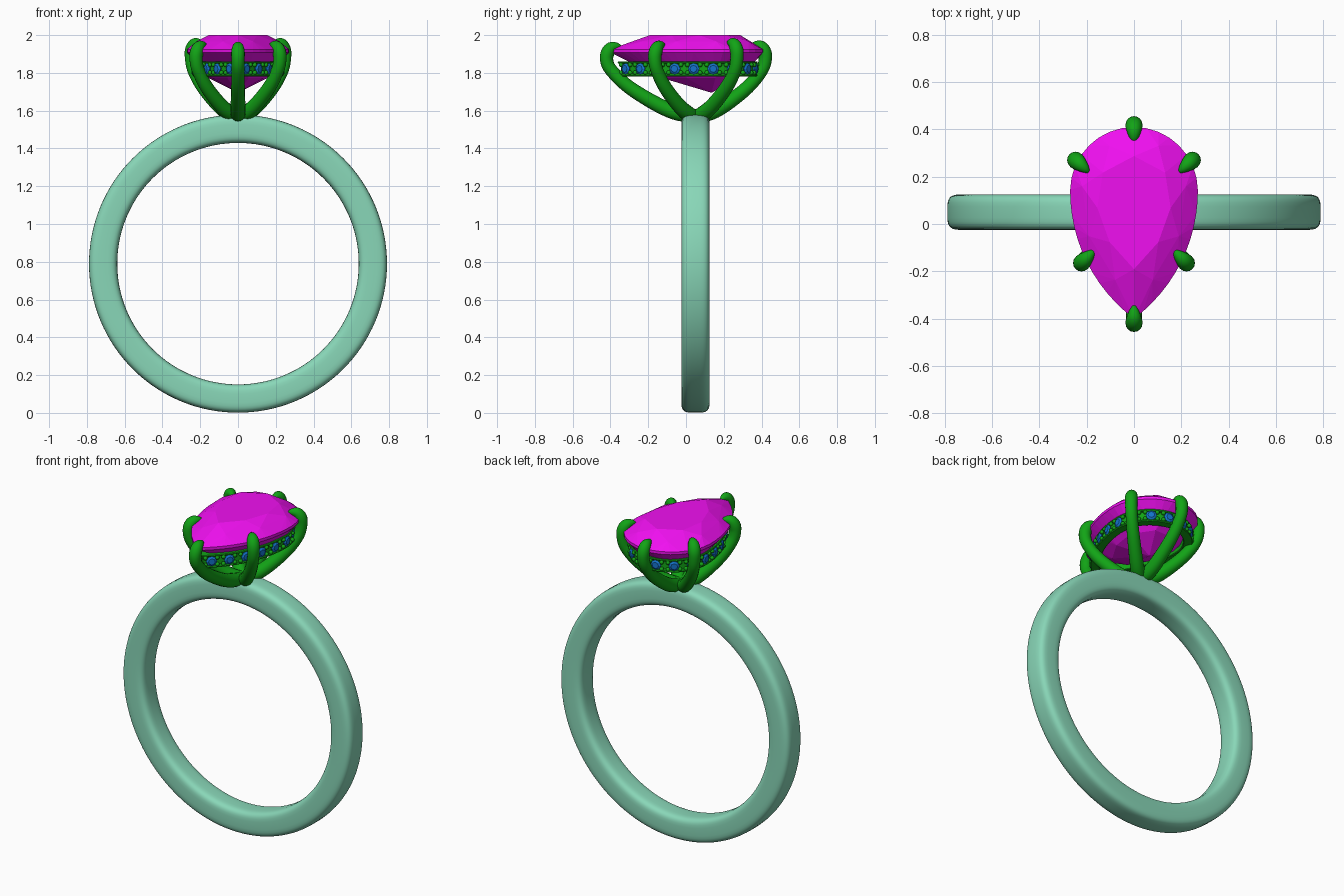
import bpy, bmesh, math
from mathutils import Vector, Matrix

if "Cube" in bpy.data.objects:
    bpy.data.objects.remove(bpy.data.objects["Cube"])


def material(name, rgb):
    m = bpy.data.materials.new(name)
    m.diffuse_color = (*rgb, 1)
    m.use_nodes = True
    m.node_tree.nodes["Principled BSDF"].inputs["Base Color"].default_value = m.diffuse_color
    return m


MINT = material("mint_metal", (0.25, 0.68, 0.48))
GREEN = material("green_metal", (0.006, 0.37, 0.008))
PINK = material("magenta_stone", (0.87, 0.005, 0.87))
BLUE = material("blue_stone", (0.007, 0.17, 0.6))


def finish(name, bm, mat, smooth=None):
    bmesh.ops.recalc_face_normals(bm, faces=bm.faces)
    me = bpy.data.meshes.new(name)
    bm.to_mesh(me)
    bm.free()
    me.materials.append(mat)
    ob = bpy.data.objects.new(name, me)
    bpy.context.collection.objects.link(ob)
    if smooth:
        bpy.ops.object.select_all(action='DESELECT')
        ob.select_set(True)
        bpy.context.view_layer.objects.active = ob
        bpy.ops.object.shade_smooth_by_angle(angle=math.radians(smooth))
    return ob


def loft(bm, rings, closed):
    """Skin a list of point rings; closed joins last to first, else caps."""
    vs = [[bm.verts.new(p) for p in r] for r in rings]
    n = len(vs[0])
    for i in range(len(vs) if closed else len(vs) - 1):
        a, b = vs[i], vs[(i + 1) % len(vs)]
        for j in range(n):
            k = (j + 1) % n
            bm.faces.new((a[j], a[k], b[k], b[j]))
    if not closed:
        bm.faces.new(vs[0])
        bm.faces.new(vs[-1])


def pear(s, inset=0.0):
    """Point and outward normal on the pear outline, s in 0..1 from the tip."""
    s %= 1.0
    side = 1 if s <= 0.5 else -1
    u = 2 * min(s, 1 - s)
    R, r, off = 0.675 - inset, 0.27 - inset, 0.405
    a0 = math.acos(off / R)
    l1, l2 = R * a0, r * math.pi / 2
    d = u * (l1 + l2)
    if d < l1:
        a = -a0 + d / R
        x, y = -off + R * math.cos(a), 0.14 + R * math.sin(a)
    else:
        a = (d - l1) / r
        x, y = r * math.cos(a), 0.14 + r * math.sin(a)
    return Vector((side * x, y, 0)), Vector((side * math.cos(a), math.sin(a), 0))


# Ring band: rounded-square section swept round the finger
def power(v, e):
    return math.copysign(abs(v) ** e, v)


bm = bmesh.new()
section = []
for i in range(32):
    t = 2 * math.pi * (i + 0.5) / 32
    section.append((0.714 + 0.075 * power(math.cos(t), 0.5),
                    0.05 + 0.075 * power(math.sin(t), 0.5)))
rings = []
for i in range(128):
    a = 2 * math.pi * i / 128
    rings.append([(r * math.cos(a), y, 0.79 + r * math.sin(a)) for r, y in section])
loft(bm, rings, True)
finish("ring_band", bm, MINT, 60)

# Pear stone: facets come from the hull of table, crown, girdle and pavilion
bm = bmesh.new()
centre, culet = Vector((0, 0.11, 0)), Vector((0, 0.135, 0))


def stone_ring(n, scale, z, shift=0.0, about=centre):
    for i in range(n):
        p = about + (pear((i + shift) / n)[0] - about) * scale
        bm.verts.new((p.x, p.y, z))


stone_ring(8, 0.59, 2.0)
stone_ring(8, 0.82, 1.967, 0.5)
stone_ring(40, 1.0, 1.925)
stone_ring(40, 1.0, 1.908)
stone_ring(8, 0.58, 1.772, 0.5, culet)
bm.verts.new((0, 0.135, 1.695))
bmesh.ops.convex_hull(bm, input=bm.verts)
finish("pear_stone", bm, PINK)

# Six claws: tubes rising from the band and hooking over the stone
base = Vector((0, 0.05, 0))
# reach fraction, inward offset, height, radius
CLAW = [(0.0, 0, 1.575, 0.03), (0.18, 0, 1.585, 0.04), (0.42, 0, 1.63, 0.039),
        (0.75, 0, 1.725, 0.036), (0.95, 0, 1.815, 0.034), (1.0, 0, 1.88, 0.035),
        (1.0, 0.006, 1.92, 0.036), (1.0, 0.026, 1.946, 0.031),
        (1.0, 0.056, 1.953, 0.019), (1.0, 0.078, 1.95, 0.004)]


def catmull(p, steps):
    out = []
    for i in range(len(p) - 1):
        a, b, c, d = p[max(i - 1, 0)], p[i], p[i + 1], p[min(i + 2, len(p) - 1)]
        for k in range(steps):
            t = k / steps
            out.append(0.5 * (2 * b + (c - a) * t + (2 * a - 5 * b + 4 * c - d) * t * t
                              + (3 * b - a - 3 * c + d) * t ** 3))
    return out + [p[-1]]


def claw(name, x, y, dz):
    reach = Vector((x, y, 0)) - base
    length = reach.length
    out = reach.normalized()
    side = Vector((-out.y, out.x, 0))
    path = catmull([Vector((f * length - o, z + dz * (z > 1.85), r))
                    for f, o, z, r in CLAW], 4)
    rings = []
    for i, p in enumerate(path):
        d = path[min(i + 1, len(path) - 1)] - path[max(i - 1, 0)]
        tan = (out * d.x + Vector((0, 0, d.y))).normalized()
        nor = side.cross(tan)
        c = base + out * p.x + Vector((0, 0, p.y))
        r = max(p.z, 0.002)
        rings.append([c + (side * math.cos(t) + nor * math.sin(t)) * r
                      for t in (2 * math.pi * j / 16 for j in range(16))])
    bm = bmesh.new()
    loft(bm, rings, False)
    finish(name, bm, GREEN, 60)


claw("front_claw", 0, -0.42, -0.012)
claw("back_claw", 0, 0.42, -0.005)
for tag, sx in (("left", -1), ("right", 1)):
    claw(tag + "_front_claw", sx * 0.222, -0.165, -0.006)
    claw(tag + "_back_claw", sx * 0.247, 0.27, 0.008)

# Gallery rail: a channel section swept along the inset pear
RAIL = [(0.033, 1.782), (0.030, 1.787), (0.033, 1.794), (0.044, 1.797),
        (0.044, 1.847), (0.033, 1.850), (0.030, 1.856), (0.033, 1.861),
        (0.078, 1.861), (0.082, 1.857), (0.082, 1.786), (0.078, 1.782)]
bm = bmesh.new()
loft(bm, [[pear(i / 96, d)[0] + Vector((0, 0, z)) for d, z in RAIL]
          for i in range(96)], True)
finish("gallery_rail", bm, GREEN, 40)

# Small stones and their holding beads around the rail
COUNT, MID = 18, 1.8215
gems, beads = bmesh.new(), bmesh.new()
for i in range(COUNT):
    p, n = pear((i + 0.5) / COUNT, 0.04)
    p.z = MID
    t = Vector((-n.y, n.x, 0))
    up = Vector((0, 0, 1))
    rings = []
    for r, h in ((0.012, -0.016), (0.031, 0.004), (0.031, 0.007), (0.019, 0.015)):
        rings.append([p + n * h + (t * math.cos(a) + up * math.sin(a)) * r
                      for a in (math.pi * j / 4 for j in range(8))])
    loft(gems, rings, False)
    for e in (-1, 1):
        for z in (-1, 1):
            q, m = pear((i + 0.5 + e * 0.33) / COUNT, 0.038)
            q.z = MID + z * 0.021
            bmesh.ops.create_icosphere(beads, subdivisions=2, radius=0.0125,
                                       matrix=Matrix.Translation(q + m * 0.004))
finish("accent_stones", gems, BLUE)
finish("accent_beads", beads, GREEN, 60)
